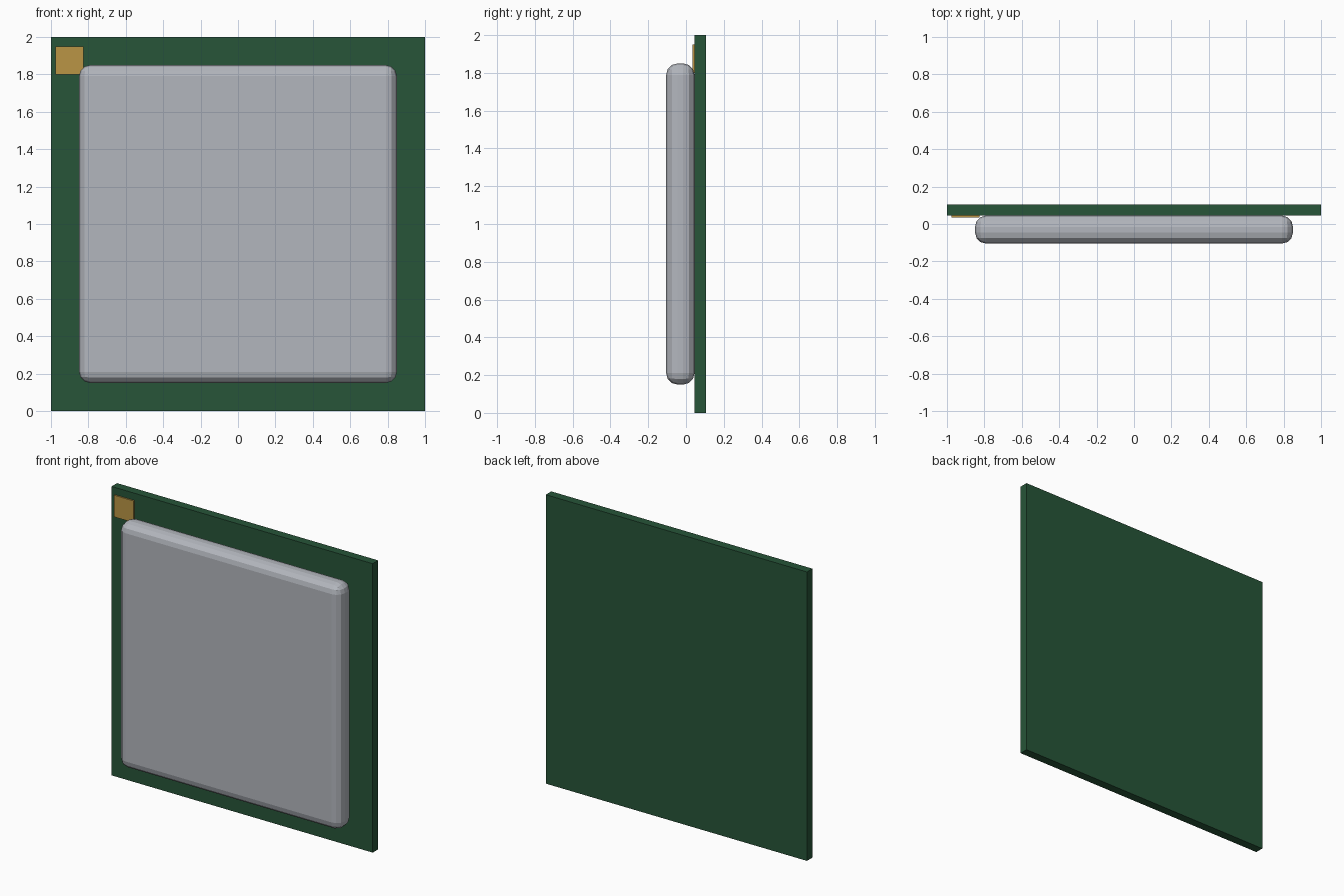
import bpy

if "Cube" in bpy.data.objects:
    bpy.data.objects.remove(bpy.data.objects["Cube"])


def material(name, color):
    m = bpy.data.materials.new(name)
    m.diffuse_color = color
    m.use_nodes = True
    m.node_tree.nodes["Principled BSDF"].inputs["Base Color"].default_value = m.diffuse_color
    return m


def box(name, x, y, z, mat=None, bevel=0.0):
    """Box from (min, max) ranges, optionally with rounded edges."""
    ranges = (x, y, z)
    bpy.ops.mesh.primitive_cube_add(size=1, location=[(a + b) / 2 for a, b in ranges])
    ob = bpy.context.object
    ob.name = name
    ob.scale = [b - a for a, b in ranges]
    bpy.ops.object.transform_apply(location=False, rotation=False, scale=True)
    if mat:
        ob.data.materials.append(mat)
    if bevel:
        mod = ob.modifiers.new("rounded_edges", 'BEVEL')
        mod.width = bevel
        mod.segments = 3
    return ob


green = material("board_green", (0.02, 0.09, 0.04, 1))
gold = material("marker_gold", (0.49, 0.30, 0.06, 1))
metal = material("lid_metal", (0.45, 0.47, 0.51, 1))

# Square base board standing upright
box("circuit_board", (-1, 1), (0.045, 0.105), (0, 2), green)

# Rounded metal lid on the front
box("heat_spreader_lid", (-0.85, 0.85), (-0.105, 0.045), (0.15, 1.85), metal, 0.06)

# Thin corner orientation marker
box("corner_marker", (-0.975, -0.825), (0.035, 0.047), (1.80, 1.95), gold)
